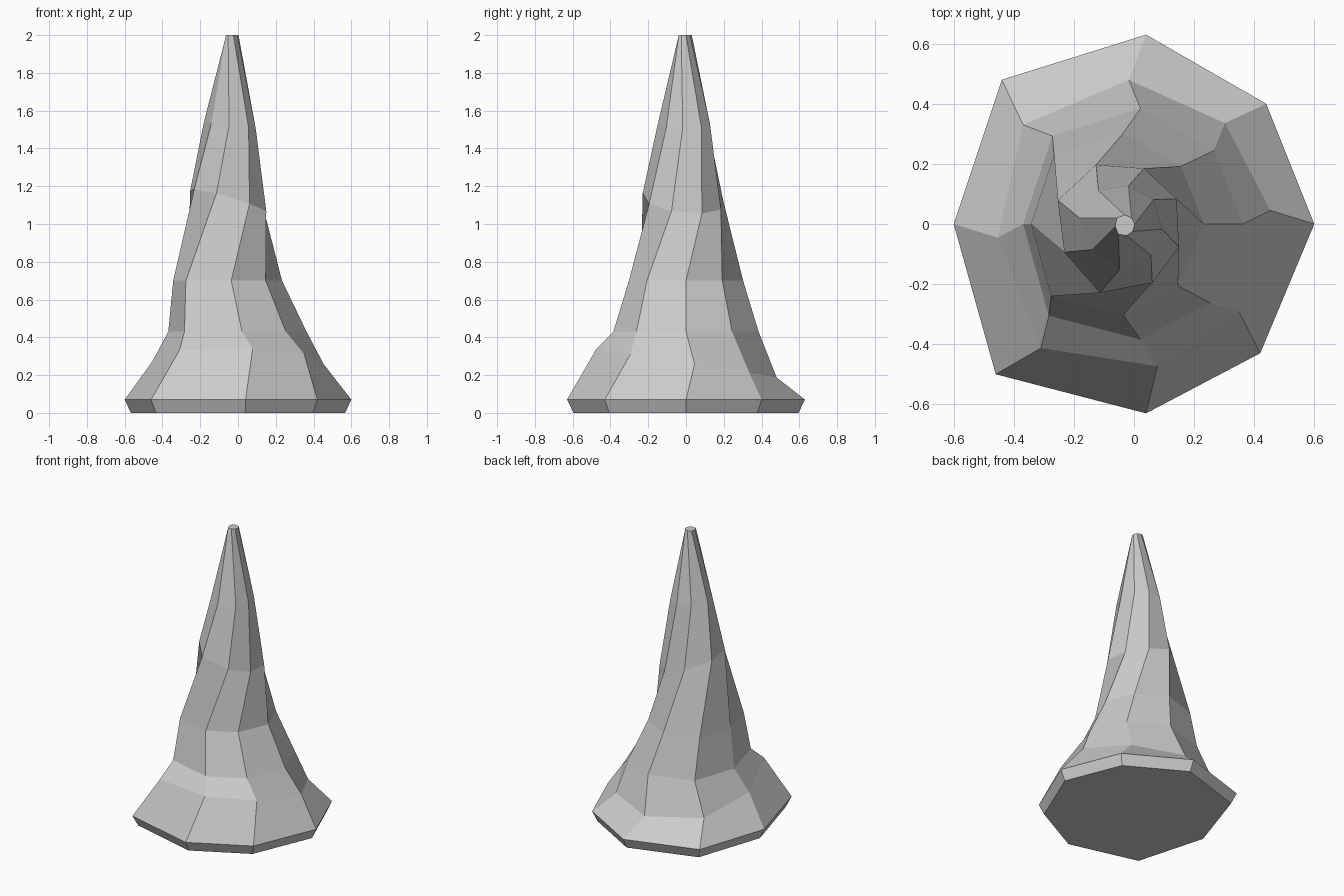
import bpy, bmesh
from math import cos, sin, radians

if "Cube" in bpy.data.objects:
    bpy.data.objects.remove(bpy.data.objects["Cube"])

# Irregular octagonal footprint, counter-clockwise from +x
outline = [(0.6, 0), (0.44, 0.4), (0.04, 0.63), (-0.44, 0.48),
           (-0.6, 0), (-0.46, -0.5), (0.04, -0.63), (0.42, -0.43)]

# Each ring: height, scale, twist in degrees, centre x, centre y, tilt along x, tilt along y
rings = [
    (0.000, 0.945, 0, 0, 0, 0, 0),
    (0.070, 1.000, 0, 0, 0, 0, 0),
    (0.265, 0.760, 5.7, 0, 0, 0, -0.16),
    (0.430, 0.610, 0, -0.003, 0, 0, 0),
    (0.700, 0.480, 0, -0.055, 0, 0, 0),
    (1.120, 0.345, 25.5, -0.045, -0.005, -0.30, -0.10),
    (1.525, 0.220, 39, -0.038, -0.002, -0.12, 0.03),
    (2.000, 0.055, 6, -0.030, -0.004, 0, 0),
]


def add_ring(bm, z, scale, twist, cx, cy, tilt_x, tilt_y):
    c, s = cos(radians(twist)) * scale, sin(radians(twist)) * scale
    verts = []
    for x, y in outline:
        dx, dy = x * c - y * s, x * s + y * c
        verts.append(bm.verts.new((cx + dx, cy + dy, z + tilt_x * dx + tilt_y * dy)))
    return verts


# Stalagmite: stacked twisted rings, bridged and capped
bm = bmesh.new()
loops = [add_ring(bm, *r) for r in rings]
n = len(outline)
for low, high in zip(loops, loops[1:]):
    for i in range(n):
        j = (i + 1) % n
        bm.faces.new((low[i], low[j], high[j], high[i]))
bm.faces.new(loops[0][::-1])
bm.faces.new(loops[-1])
bmesh.ops.recalc_face_normals(bm, faces=bm.faces)

mesh = bpy.data.meshes.new("stalagmite")
bm.to_mesh(mesh)
bm.free()
bpy.context.collection.objects.link(bpy.data.objects.new("stalagmite", mesh))
